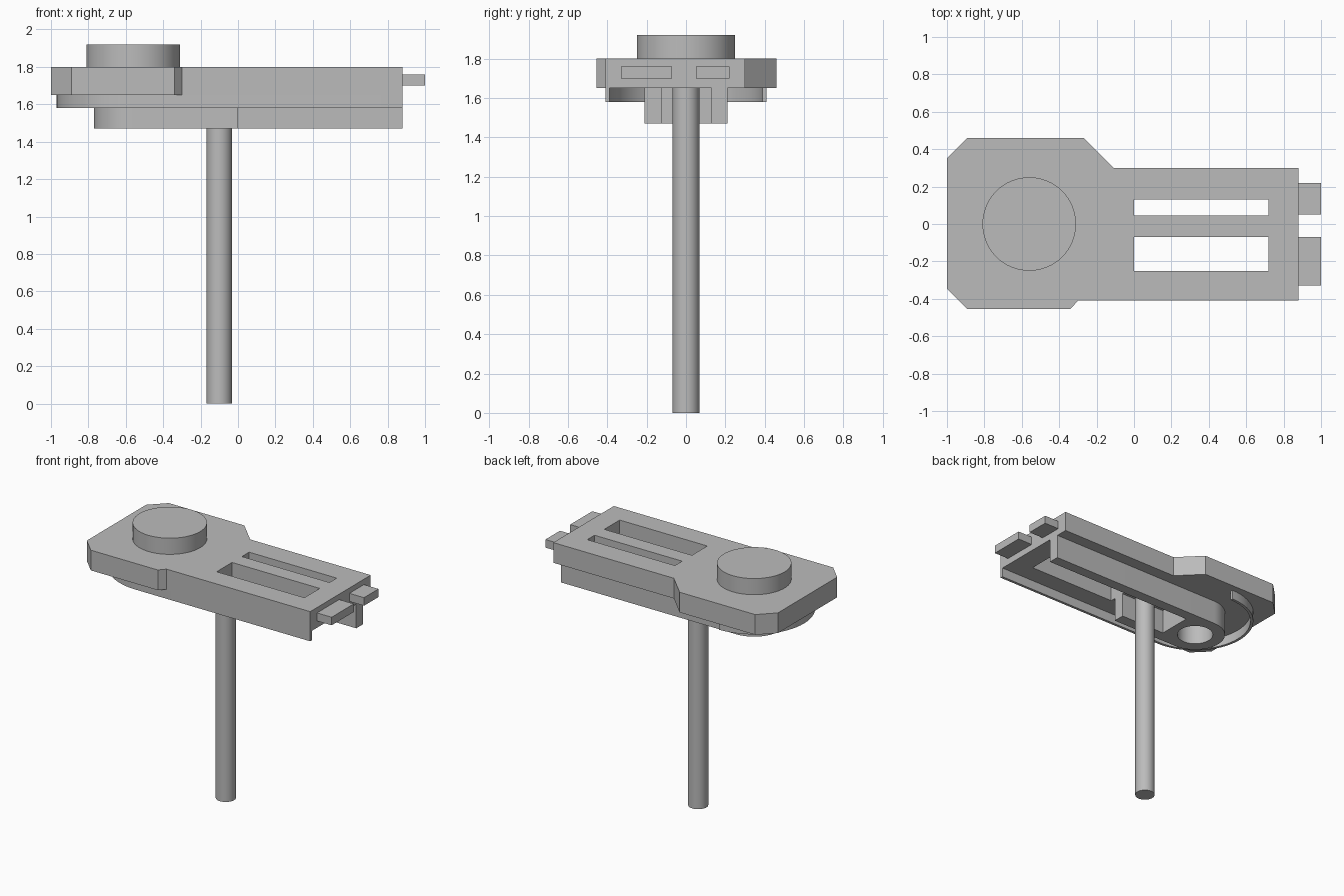
import bpy, bmesh
from math import cos, sin, pi, radians

cube = bpy.data.objects.get("Cube")
if cube:
    bpy.data.objects.remove(cube, do_unlink=True)

grey = bpy.data.materials.new("plain grey")
grey.use_nodes = True
grey.diffuse_color = (0.5, 0.5, 0.5, 1)
grey.node_tree.nodes["Principled BSDF"].inputs["Base Color"].default_value = (0.5, 0.5, 0.5, 1)

PIVOT = -0.56                      # x of the round head's axis
TOP, UNDER, SKIRT, RAIL = 1.80, 1.65, 1.58, 1.47


def arc(cx, r, start, end, n=32):
    """Points on an arc around (cx, 0), angles in degrees."""
    angles = [radians(start + (end - start) * i / n) for i in range(n + 1)]
    return [(cx + r * cos(a), r * sin(a)) for a in angles]


def circle(cx, r, n=64):
    return arc(cx, r, 0, 360, n)[:-1]


def rect(x0, x1, y0, y1):
    return [(x0, y0), (x1, y0), (x1, y1), (x0, y1)]


def slab(name, z0, z1, outline, *holes):
    """Extrude a flat outline, with optional holes, from z0 to z1."""
    curve = bpy.data.curves.new(name, "CURVE")
    curve.dimensions = "2D"
    curve.fill_mode = "BOTH"
    curve.extrude = (z1 - z0) / 2
    for loop in (outline, *holes):
        spline = curve.splines.new("POLY")
        spline.points.add(len(loop) - 1)
        for point, (x, y) in zip(spline.points, loop):
            point.co = (x, y, 0, 1)
        spline.use_cyclic_u = True
    obj = bpy.data.objects.new(name, curve)
    bpy.context.collection.objects.link(obj)
    bpy.ops.object.select_all(action="DESELECT")
    obj.select_set(True)
    bpy.context.view_layer.objects.active = obj
    bpy.ops.object.convert(target="MESH")
    obj = bpy.context.view_layer.objects.active
    obj.name = name
    # Weld the caps to the walls and set the height
    bm = bmesh.new()
    bm.from_mesh(obj.data)
    bmesh.ops.remove_doubles(bm, verts=bm.verts, dist=1e-5)
    bmesh.ops.translate(bm, verts=bm.verts, vec=(0, 0, (z0 + z1) / 2))
    bmesh.ops.recalc_face_normals(bm, faces=bm.faces)
    bm.to_mesh(obj.data)
    bm.free()
    obj.data.materials.clear()
    obj.data.materials.append(grey)
    bpy.ops.object.shade_smooth_by_angle(angle=radians(30))
    return obj


# Top plate: chamfered head, narrower arm, two slots through the arm
plate = [(-1, -0.345), (-0.89, -0.455), (-0.34, -0.455), (-0.30, -0.41),
         (0.88, -0.41), (0.88, 0.30), (-0.11, 0.30), (-0.27, 0.46),
         (-0.89, 0.46), (-1, 0.35)]
slab("top_plate", UNDER, TOP, plate,
     rect(0, 0.72, 0.045, 0.13), rect(0, 0.72, -0.25, -0.07))

# Round knob on the head
slab("knob", TOP, 1.92, circle(PIVOT, 0.25))

# Thin skirt along the front edge and around the head
outer, inner = 0.41, 0.39
slab("skirt", SKIRT, UNDER,
     [(0.88, -inner), (0.88, -outer)]
     + arc(PIVOT, outer, 270, 90) + arc(PIVOT, inner, 90, 270))

# Underside guide: round boss with a socket, one long and one short rail
slab("guide_rails", RAIL, UNDER,
     [(0.88, 0.21)] + arc(PIVOT, 0.21, 90, 270)
     + [(0, -0.21), (0, -0.125), (-0.37, -0.125), (-0.37, 0.13), (0.88, 0.13)],
     circle(PIVOT, 0.125))

# Post
slab("post", 0, UNDER, circle(-0.10, 0.068))

# End tabs
for name, y0, y1 in (("tab_back", 0.05, 0.22), ("tab_front", -0.33, -0.07)):
    slab(name, 1.70, 1.76, rect(0.88, 1, y0, y1))
